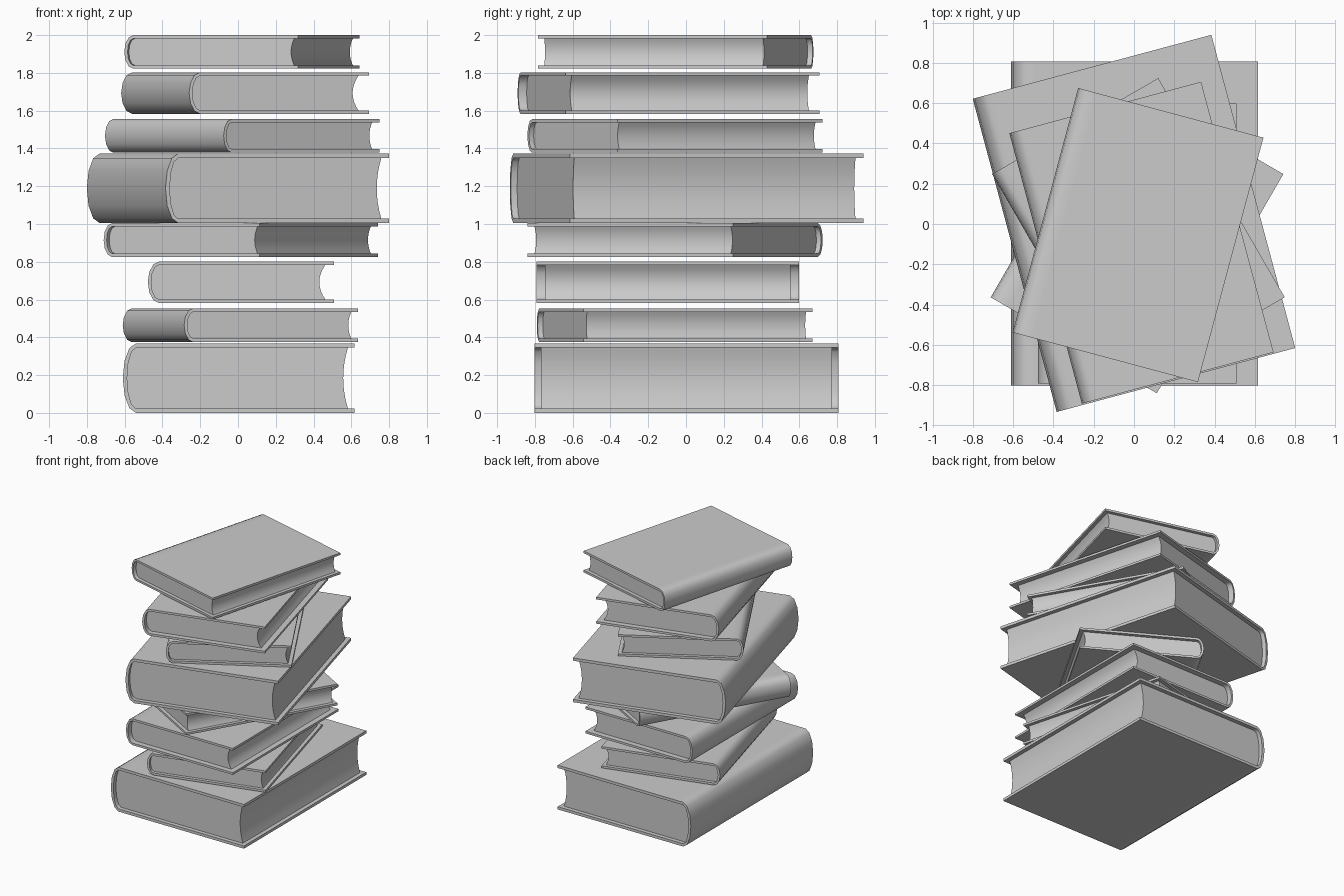
import bpy, bmesh, math

if "Cube" in bpy.data.objects:
    bpy.data.objects.remove(bpy.data.objects["Cube"], do_unlink=True)

grey = bpy.data.materials.new("plain_grey")
grey.use_nodes = True
colour = (0.6, 0.6, 0.6, 1)
grey.diffuse_color = colour
grey.node_tree.nodes["Principled BSDF"].inputs["Base Color"].default_value = colour


def extrude_profile(name, profile, length, place, angle):
    """Closed x-z outline extruded along y, then placed and turned."""
    bm = bmesh.new()
    front = [bm.verts.new((x, -length / 2, z)) for x, z in profile]
    back = [bm.verts.new((x, length / 2, z)) for x, z in profile]
    bm.faces.new(front)
    bm.faces.new(back[::-1])
    for i in range(len(profile)):
        j = (i + 1) % len(profile)
        bm.faces.new((front[j], front[i], back[i], back[j]))
    bmesh.ops.recalc_face_normals(bm, faces=bm.faces[:])
    mesh = bpy.data.meshes.new(name)
    bm.to_mesh(mesh)
    bm.free()
    mesh.materials.append(grey)
    ob = bpy.data.objects.new(name, mesh)
    bpy.context.collection.objects.link(ob)
    ob.location = place
    ob.rotation_euler.z = math.radians(angle)
    bpy.ops.object.select_all(action='DESELECT')
    ob.select_set(True)
    bpy.context.view_layer.objects.active = ob
    bpy.ops.object.shade_smooth_by_angle(angle=math.radians(50))


def spine_arc(x, depth, half, steps=6):
    """Rounded spine outline from top to bottom."""
    turns = [math.pi / 2 - math.pi * i / steps for i in range(steps + 1)]
    return [(x - depth * math.cos(a), half * math.sin(a)) for a in turns]


def book(label, size, x, y, base, angle):
    width, length, height, depth, board, inset, hollow = size
    edge, half = width / 2, height / 2
    spine_x = -edge + depth
    inner = half - board
    place = (x, y, base + half)

    # Cover: two boards joined by the rounded spine
    bend = spine_x + 0.05
    outside = ([(edge, half), (bend, half)] + spine_arc(spine_x, depth, half)
               + [(bend, -half), (edge, -half)])
    inside = ([(edge, inner), (bend, inner)] + spine_arc(spine_x, depth - board, inner)
              + [(bend, -inner), (edge, -inner)])
    extrude_profile(label + "_cover", outside + inside[::-1], length, place, angle)

    # Pages: block with a hollowed fore edge
    fore = []
    for i in range(9):
        t = -1 + i / 4
        fore.append((edge - inset - hollow * (1 - t * t), inner * t))
    pages = spine_arc(spine_x, depth - board, inner) + fore
    extrude_profile(label + "_pages", pages, length - 2 * inset, place, angle)


# width, length, height, spine depth, board thickness, page inset, fore edge hollow
LARGE = (1.226, 1.609, 0.368, 0.07, 0.023, 0.034, 0.025)
MEDIUM = (0.985, 1.39, 0.22, 0.06, 0.018, 0.045, 0.032)
SMALL = (0.952, 1.256, 0.178, 0.05, 0.018, 0.028, 0.017)

# Stack from the bottom up: size, x, y, base height, turn
stack = [
    (LARGE, 0.003, 0.003, 0, 0),
    (SMALL, 0.012, -0.06, 0.375, 15),
    (MEDIUM, 0.015, -0.097, 0.582, 0),
    (SMALL, 0.015, -0.058, 0.826, -30),
    (LARGE, 0, 0.003, 1.005, 15),
    (SMALL, 0.022, -0.058, 1.378, 30),
    (MEDIUM, 0.037, -0.093, 1.583, 15),
    (SMALL, 0.02, -0.055, 1.822, -15),
]
for number, (size, x, y, base, angle) in enumerate(stack, 1):
    book(f"book_{number}", size, x, y, base, angle)
